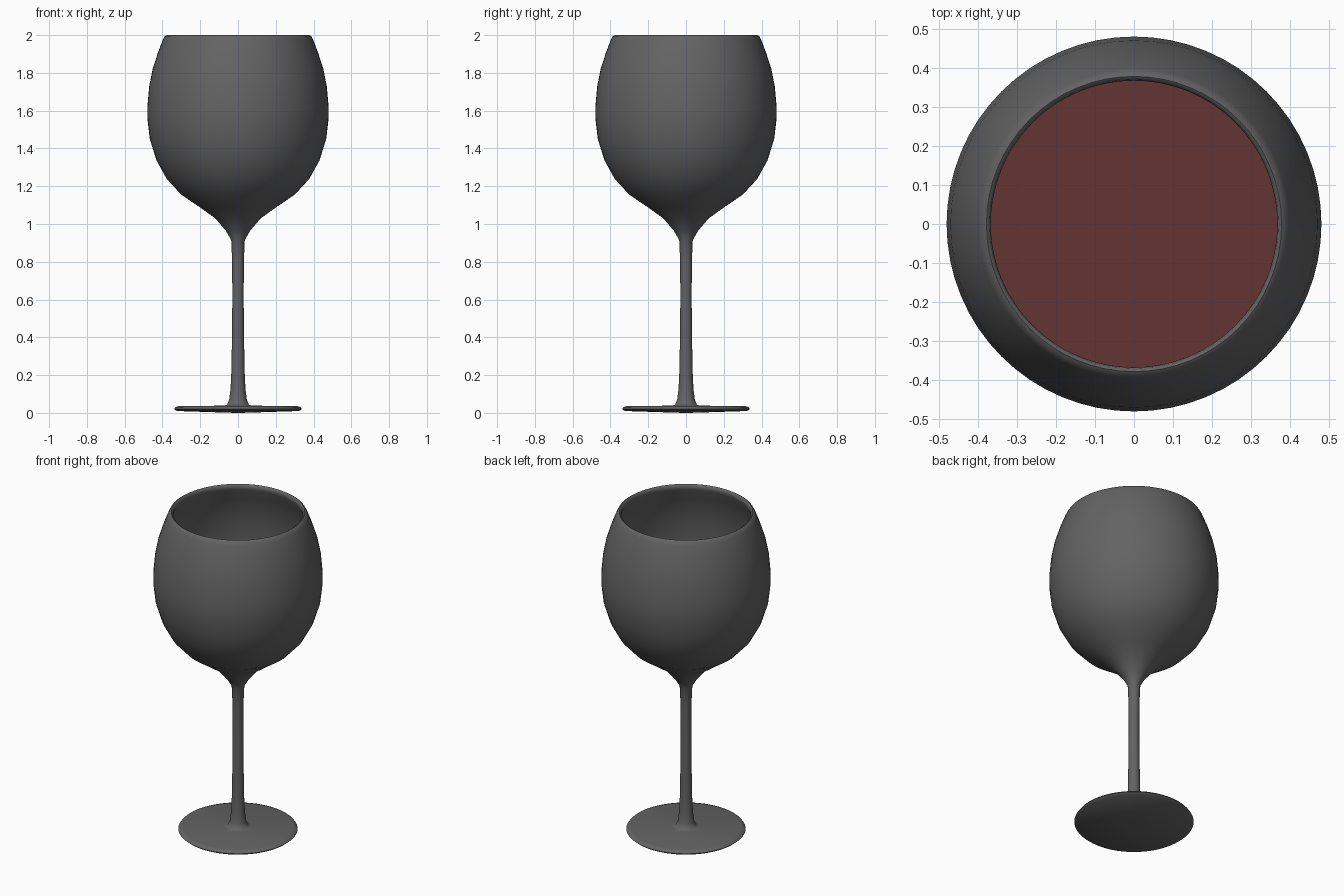
import bpy, bmesh, math

if "Cube" in bpy.data.objects:
    bpy.data.objects.remove(bpy.data.objects["Cube"])

SEG = 64


def lathe(name, profile, color, angle=60):
    """Revolve (radius, z) points around z; radius 0 makes a pole."""
    bm = bmesh.new()
    rings = []
    for r, z in profile:
        if r == 0:
            rings.append([bm.verts.new((0, 0, z))] * SEG)
        else:
            rings.append([bm.verts.new((r * math.cos(2 * math.pi * i / SEG),
                                        r * math.sin(2 * math.pi * i / SEG), z))
                          for i in range(SEG)])
    for a, b in zip(rings, rings[1:]):
        for i in range(SEG):
            j = (i + 1) % SEG
            quad = list(dict.fromkeys((a[i], a[j], b[j], b[i])))
            bm.faces.new(quad)
    bmesh.ops.recalc_face_normals(bm, faces=bm.faces)
    mesh = bpy.data.meshes.new(name)
    bm.to_mesh(mesh)
    bm.free()
    ob = bpy.data.objects.new(name, mesh)
    bpy.context.collection.objects.link(ob)
    bpy.ops.object.select_all(action='DESELECT')
    ob.select_set(True)
    bpy.context.view_layer.objects.active = ob
    bpy.ops.object.shade_smooth_by_angle(angle=math.radians(angle))
    mat = bpy.data.materials.new(name + "_color")
    mat.diffuse_color = color
    mat.use_nodes = True
    mat.node_tree.nodes["Principled BSDF"].inputs["Base Color"].default_value = mat.diffuse_color
    mesh.materials.append(mat)
    return ob


# Foot and stem, from the underside up
foot_stem = [(0, 0), (0.05, 0.001), (0.325, 0.01), (0.338, 0.021),
             (0.33, 0.031), (0.31, 0.037), (0.08, 0.038), (0.058, 0.042),
             (0.047, 0.07), (0.04, 0.12), (0.035, 0.22), (0.032, 0.4),
             (0.03, 0.6), (0.031, 0.8), (0.036, 0.915)]

# Outside of the bowl up to the rim
bowl = [(0.065, 0.965), (0.12, 1.03), (0.2, 1.087), (0.3, 1.155), (0.377, 1.238),
        (0.432, 1.338), (0.467, 1.45), (0.48, 1.56), (0.48, 1.62), (0.47, 1.73),
        (0.452, 1.82), (0.423, 1.91), (0.398, 1.975), (0.388, 1.994)]

# Rounded rim and inside of the bowl going down
rim = [(0.378, 2.0), (0.37, 1.995)]
inner = [(0.367, 1.98), (0.371, 1.965), (0.4, 1.9), (0.429, 1.815), (0.447, 1.73),
         (0.457, 1.62), (0.457, 1.56), (0.445, 1.455), (0.412, 1.352),
         (0.36, 1.256), (0.286, 1.178), (0.189, 1.108), (0.107, 1.05), (0.05, 1.005)]

lathe("wine_glass", foot_stem + bowl + rim + inner + [(0, 0.985)],
      (0.125, 0.125, 0.125, 1))

# Wine: closed body just inside the bowl
level = 1.5
wine_profile = ([(0, level), (0.447, level)]
                + [(r - 0.003, z + 0.002) for r, z in inner if z < level - 0.01]
                + [(0, 0.989)])
lathe("wine", wine_profile, (0.125, 0.034, 0.034, 1))
